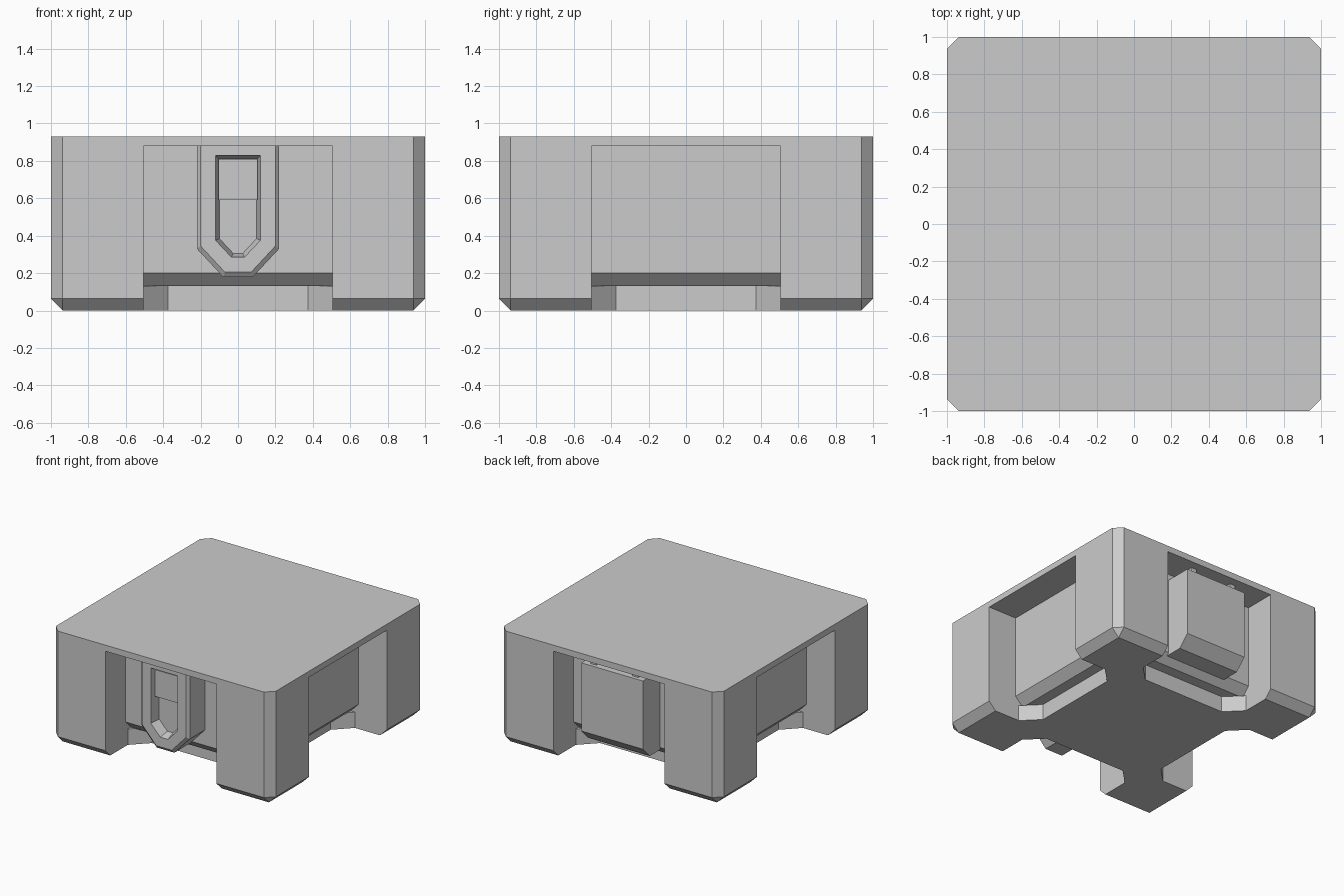
import bpy, bmesh, math
from mathutils import Matrix, Vector

if "Cube" in bpy.data.objects:
    bpy.data.objects.remove(bpy.data.objects["Cube"])


def make(name, bm):
    bmesh.ops.recalc_face_normals(bm, faces=bm.faces)
    me = bpy.data.meshes.new(name)
    bm.to_mesh(me)
    bm.free()
    ob = bpy.data.objects.new(name, me)
    bpy.context.collection.objects.link(ob)
    return ob


def loft(name, rings, turn=0):
    """Skin equal-length rings of points and cap both ends."""
    bm = bmesh.new()
    rows = [[bm.verts.new(p) for p in r] for r in rings]
    n = len(rows[0])
    for a, b in zip(rows, rows[1:]):
        for i in range(n):
            bm.faces.new((a[i], a[(i + 1) % n], b[(i + 1) % n], b[i]))
    bm.faces.new(rows[0])
    bm.faces.new(rows[-1])
    bmesh.ops.rotate(bm, verts=bm.verts, cent=(0, 0, 0),
                     matrix=Matrix.Rotation(turn, 3, 'Z'))
    return make(name, bm)


def box(name, x0, x1, y0, y1, z0, z1):
    return loft(name, [[(x0, y0, z), (x1, y0, z), (x1, y1, z), (x0, y1, z)]
                       for z in (z0, z1)])


# Main block: chamfered on the upright and lower edges
H = 0.93
bm = bmesh.new()
bmesh.ops.create_cube(bm, size=1, matrix=Matrix.Translation((0, 0, H / 2))
                      @ Matrix.Diagonal((2, 2, H, 1)))
edges = [e for e in bm.edges if any(v.co.z < 0.01 for v in e.verts)
         or abs(e.verts[0].co.z - e.verts[1].co.z) > 0.1]
bmesh.ops.bevel(bm, geom=edges, offset=0.063, segments=1, affect='EDGES')
body = make("body", bm)

# Side bays: deep upper recess plus a splayed notch through the base
recess = [(1.1, -0.1), (1.1, 0.88), (0.74, 0.88), (0.74, 0.2),
          (0.67, 0.13), (0.71, 0.13), (0.71, -0.1)]
notch = [(1.2, -0.505), (1.2, 0.505), (0.71, 0.505), (0.58, 0.375),
         (0.58, -0.375), (0.71, -0.505)]
cutters = []
for k in range(4):
    turn = k * math.pi / 2
    cutters.append(loft("recess_cutter", [[(x, y, z) for x, z in recess]
                                          for y in (-0.505, 0.505)], turn))
    cutters.append(loft("notch_cutter", [[(x, y, z) for x, y in notch]
                                         for z in (-0.2, 0.13)], turn))
for c in cutters:
    m = body.modifiers.new("bay", 'BOOLEAN')
    m.operation, m.solver, m.object = 'DIFFERENCE', 'EXACT', c
    c.hide_render = True
dg = bpy.context.evaluated_depsgraph_get()
cut_mesh = bpy.data.meshes.new_from_object(body.evaluated_get(dg))
body.modifiers.clear()
body.data = cut_mesh
for c in cutters:
    bpy.data.objects.remove(c)


# Front latch plate: tapered shield outline with a sunken slot
def shield(w, top, shoulder, tip_w, tip, y):
    return [(-w, y, top), (w, y, top), (w, y, shoulder),
            (tip_w, y, tip), (-tip_w, y, tip), (-w, y, shoulder)]


loft("front_latch", [shield(0.22, 0.88, 0.33, 0.08, 0.18, -0.70),
                     shield(0.22, 0.88, 0.33, 0.08, 0.18, -0.94),
                     shield(0.20, 0.88, 0.345, 0.07, 0.205, -0.96),
                     shield(0.12, 0.83, 0.375, 0.035, 0.285, -0.96),
                     shield(0.10, 0.805, 0.385, 0.025, 0.305, -0.88)])
box("latch_slot_step", -0.103, 0.103, -0.93, -0.87, 0.59, 0.81)

# Back box with sloped underside, hung from two pegs
side = [(0.70, 0.83), (0.96, 0.83), (0.96, 0.27), (0.87, 0.18), (0.70, 0.18)]
loft("back_box", [[(x, y, z) for y, z in side] for x in (-0.28, 0.28)])
for s in (-1, 1):
    box("back_box_peg", s * 0.19 - 0.025, s * 0.19 + 0.025, 0.87, 0.93, 0.82, 0.885)
